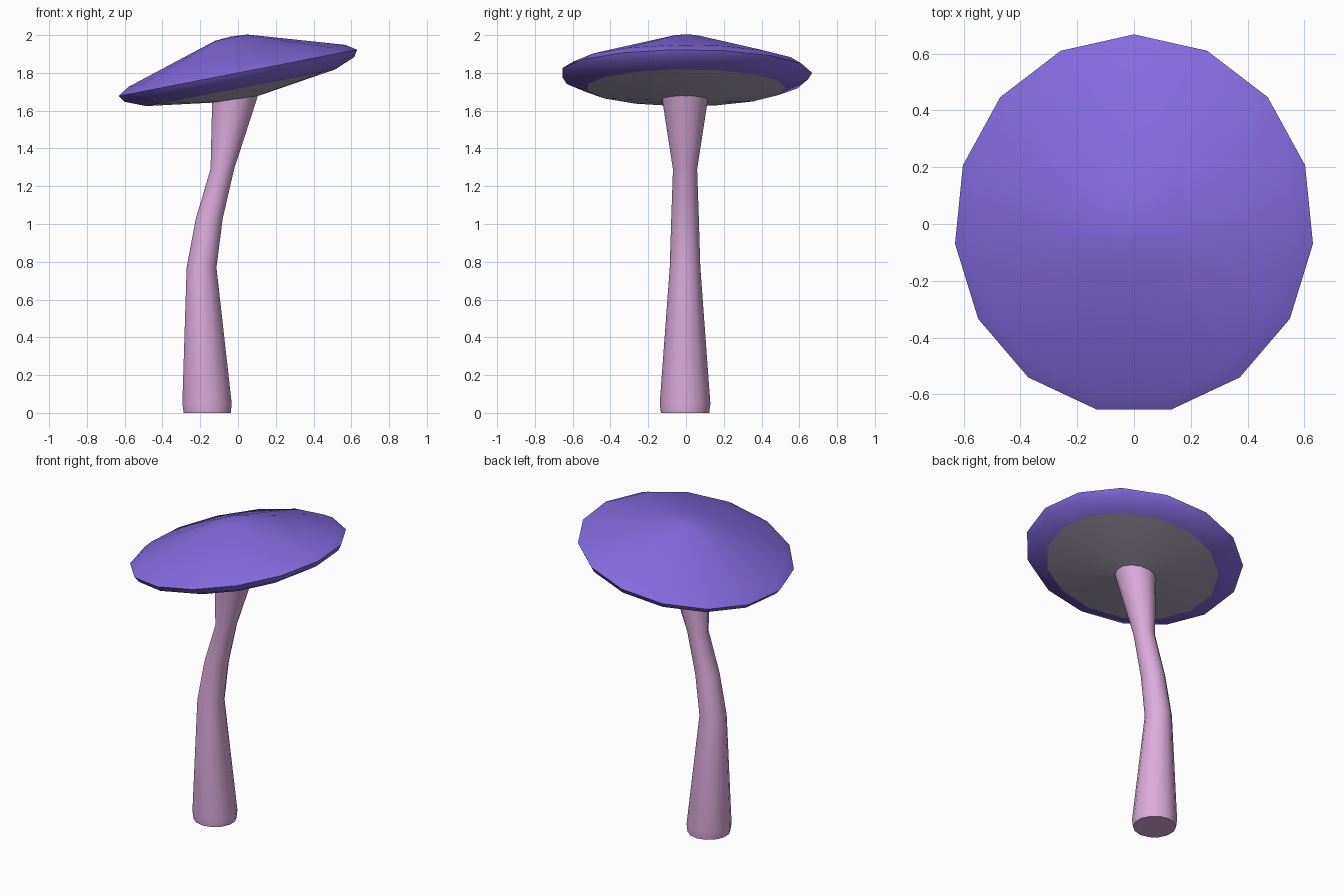
import bpy
import bmesh
from math import cos, sin, pi, radians
from mathutils import Matrix, Vector

cube = bpy.data.objects.get("Cube")
if cube:
    bpy.data.objects.remove(cube)


def make_material(name, colour):
    mat = bpy.data.materials.new(name)
    mat.use_nodes = True
    mat.diffuse_color = (*colour, 1)
    mat.node_tree.nodes["Principled BSDF"].inputs["Base Color"].default_value = (*colour, 1)
    return mat


def loft(name, rings, sides, mat, angle, cap_ends=False):
    """Skin a stack of rings (x, y, z, radius); zero radius makes a pole."""
    bm = bmesh.new()
    loops = []
    for x, y, z, r in rings:
        count = sides if r > 0 else 1
        turns = [pi / 2 + 2 * pi * i / sides for i in range(count)]
        loops.append([bm.verts.new((x + r * cos(a), y + r * sin(a), z)) for a in turns])
    for low, high in zip(loops, loops[1:]):
        for i in range(sides):
            j = (i + 1) % sides
            corners = [low[i % len(low)], low[j % len(low)],
                       high[j % len(high)], high[i % len(high)]]
            bm.faces.new(list(dict.fromkeys(corners)))
    if cap_ends:
        bm.faces.new(loops[0][::-1])
        bm.faces.new(loops[-1])
    mesh = bpy.data.meshes.new(name)
    bm.to_mesh(mesh)
    bm.free()
    mesh.materials.append(mat)
    obj = bpy.data.objects.new(name, mesh)
    bpy.context.collection.objects.link(obj)
    bpy.ops.object.select_all(action="DESELECT")
    obj.select_set(True)
    bpy.context.view_layer.objects.active = obj
    bpy.ops.object.shade_smooth_by_angle(angle=radians(angle))
    return obj


purple = make_material("cap purple", (0.23, 0.147, 0.74))
grey = make_material("gill grey", (0.45, 0.41, 0.54))
pink = make_material("stem pink", (0.72, 0.41, 0.72))

# Curved stem, flaring at the foot and under the cap
stem_rings = [
    (-0.163, -0.005, 0, 0.128),
    (-0.164, -0.005, 0.05, 0.134),
    (-0.193, -0.005, 0.77, 0.081),
    (-0.152, -0.005, 1.03, 0.073),
    (-0.083, -0.005, 1.29, 0.064),
    (-0.022, -0.005, 1.64, 0.118),
    (-0.012, -0.005, 1.70, 0.126),
]
loft("stem", stem_rings, 14, pink, 50, cap_ends=True)

# Cap and gills share their inner rim and the same tilt
SIDES = 15
cap_profile = [(0.53, -0.08), (0.645, -0.035), (0.668, 0), (0.61, 0.037),
               (0.21, 0.155), (0.09, 0.19), (0, 0.196)]
gill_profile = [(0, -0.143), (0.1, -0.138), (0.53, -0.08)]
tilt = (Matrix.Translation(Vector((0, 0, 1.8)))
        @ Matrix.Rotation(radians(-11), 4, "Y")
        @ Matrix.Diagonal((0.967, 1, 1, 1)))
for name, profile, mat in (("cap", cap_profile, purple), ("gills", gill_profile, grey)):
    part = loft(name, [(0, 0, h, r) for r, h in profile], SIDES, mat, 60)
    part.data.transform(tilt)
